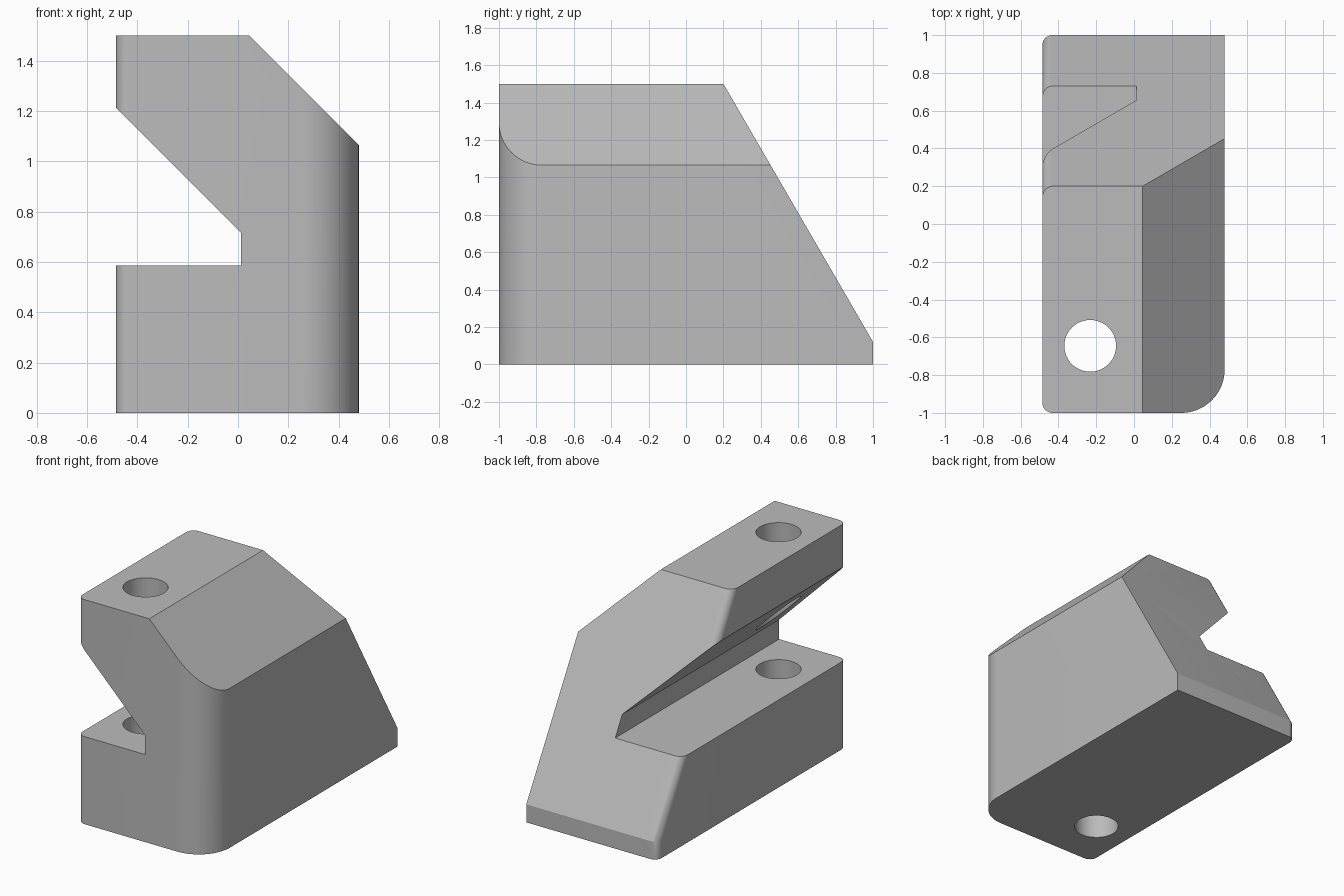
import bpy, bmesh, math
from mathutils import Vector

if "Cube" in bpy.data.objects:
    bpy.data.objects.remove(bpy.data.objects["Cube"])

LEFT, RIGHT = -0.485, 0.48


def prism(name, points, place, shift):
    """Extrude a closed profile; place maps 2D points to 3D."""
    bm = bmesh.new()
    face = bm.faces.new([bm.verts.new(place(a, b)) for a, b in points])
    ext = bmesh.ops.extrude_face_region(bm, geom=[face])
    verts = [v for v in ext["geom"] if isinstance(v, bmesh.types.BMVert)]
    bmesh.ops.translate(bm, verts=verts, vec=Vector(shift))
    bmesh.ops.recalc_face_normals(bm, faces=bm.faces)
    mesh = bpy.data.meshes.new(name)
    bm.to_mesh(mesh)
    bm.free()
    obj = bpy.data.objects.new(name, mesh)
    bpy.context.collection.objects.link(obj)
    return obj


def round_edges(obj, radius, segments, test):
    """Round every edge whose two ends pass the test."""
    bm = bmesh.new()
    bm.from_mesh(obj.data)
    edges = [e for e in bm.edges if test(e.verts[0].co, e.verts[1].co)]
    bmesh.ops.bevel(bm, geom=edges, offset=radius, segments=segments,
                    profile=0.5, affect='EDGES', offset_type='OFFSET')
    bm.to_mesh(obj.data)
    bm.free()


# Block: side profile with a sloping back
block = prism("clamp_block",
              [(-1, 0), (1, 0), (1, 0.12), (0.2, 1.5), (-1, 1.5)],
              lambda y, z: (LEFT, y, z), (RIGHT - LEFT, 0, 0))

# Large rounding on the right front corner
round_edges(block, 0.23, 20, lambda a, b: min(a.x, b.x) > RIGHT - 0.001
            and max(a.y, b.y) < -0.999)
# Small rounding on the left front corner and down the left back edge
round_edges(block, 0.053, 8, lambda a, b: max(a.x, b.x) < LEFT + 0.001
            and abs(a.z - b.z) > 0.05)

# Cutters: side notch, top right chamfer, bolt hole
front = lambda x, z: (x, -1.2, z)
notch = prism("notch_cutter",
              [(-0.685, 0.585), (0.012, 0.585), (0.012, 0.715), (-0.685, 1.413)],
              front, (0, 2.4, 0))
chamfer = prism("chamfer_cutter",
                [(-0.055, 1.6), (0.68, 0.865), (0.68, 1.6)],
                front, (0, 2.4, 0))
circle = [(-0.232 + 0.137 * math.cos(math.tau * i / 48),
           -0.645 + 0.137 * math.sin(math.tau * i / 48)) for i in range(48)]
hole = prism("hole_cutter", circle, lambda x, y: (x, y, -0.2), (0, 0, 2))

bpy.context.view_layer.objects.active = block
block.select_set(True)
for cutter in (notch, chamfer, hole):
    cutter.hide_render = True
    mod = block.modifiers.new(cutter.name, 'BOOLEAN')
    mod.operation = 'DIFFERENCE'
    mod.solver = 'EXACT'
    mod.object = cutter
    bpy.ops.object.modifier_apply(modifier=mod.name)
    bpy.data.objects.remove(cutter)

# Plain grey finish
grey = bpy.data.materials.new("plain_grey")
grey.diffuse_color = (0.5, 0.5, 0.5, 1)
grey.use_nodes = True
grey.node_tree.nodes["Principled BSDF"].inputs["Base Color"].default_value = grey.diffuse_color
block.data.materials.clear()
block.data.materials.append(grey)
bpy.ops.object.shade_smooth_by_angle(angle=math.radians(25))
